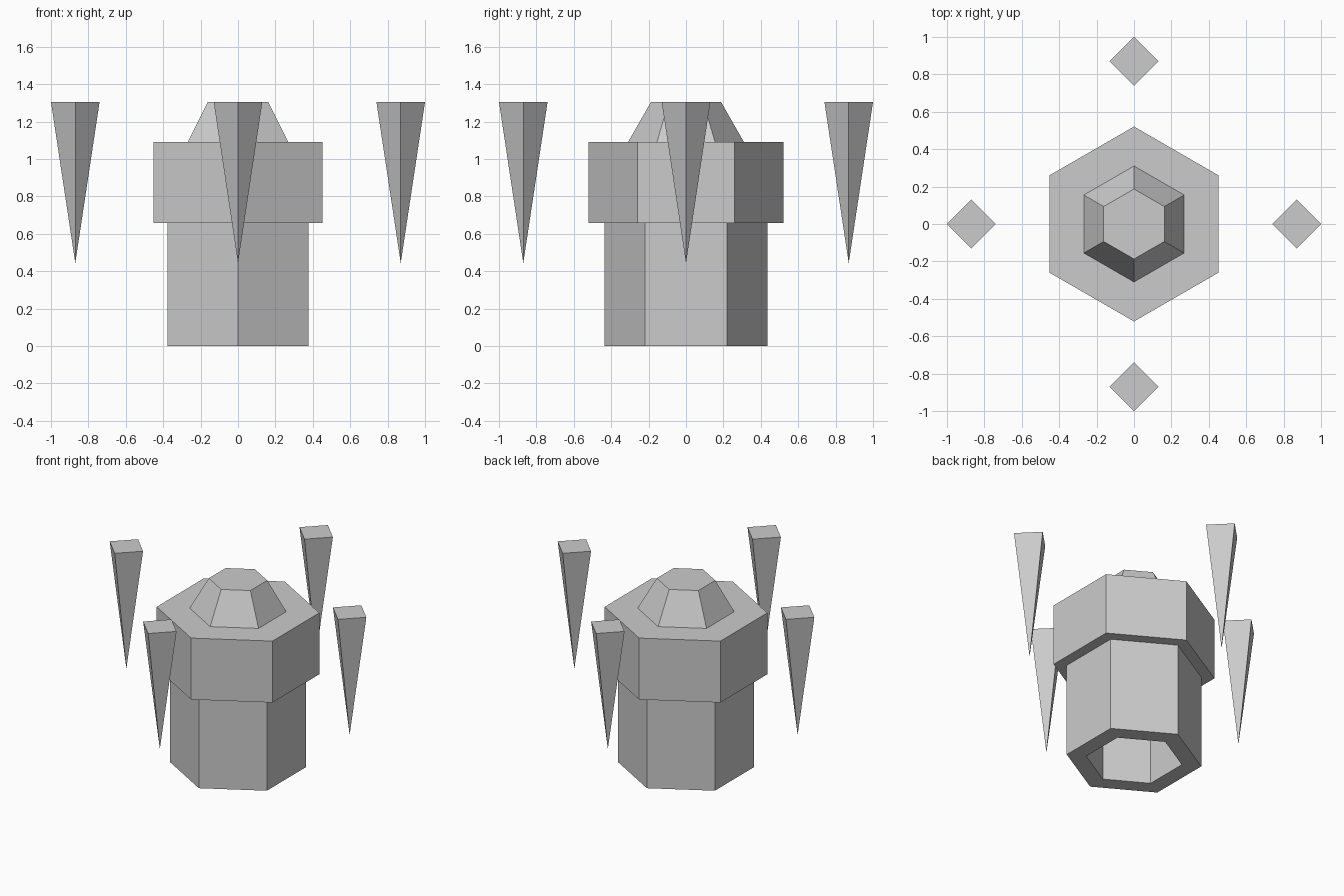
import bpy, bmesh
from math import cos, sin, pi

if "Cube" in bpy.data.objects:
    bpy.data.objects.remove(bpy.data.objects["Cube"])


def lathe(name, profile, sides, closed=False, cap_top=False, center=(0, 0)):
    """Sweep (radius, z) points around a vertical axis; first corner points to +y."""
    bm = bmesh.new()
    rings = []
    for r, z in profile:
        if r == 0:
            rings.append([bm.verts.new((center[0], center[1], z))] * sides)
        else:
            rings.append([bm.verts.new((center[0] + r * cos(pi / 2 + 2 * pi * i / sides),
                                        center[1] + r * sin(pi / 2 + 2 * pi * i / sides), z))
                          for i in range(sides)])
    pairs = list(zip(rings, rings[1:]))
    if closed:
        pairs.append((rings[-1], rings[0]))
    for a, b in pairs:
        for i in range(sides):
            j = (i + 1) % sides
            corners = list(dict.fromkeys((a[i], a[j], b[j], b[i])))
            bm.faces.new(corners)
    if cap_top:
        bm.faces.new(rings[-1])
    bmesh.ops.recalc_face_normals(bm, faces=bm.faces)
    mesh = bpy.data.meshes.new(name)
    bm.to_mesh(mesh)
    bm.free()
    obj = bpy.data.objects.new(name, mesh)
    bpy.context.collection.objects.link(obj)
    return obj


# Hollow hexagonal body with a wider upper collar
lathe("tower_body", [(0.31, 0), (0.436, 0), (0.436, 0.657), (0.521, 0.657),
                     (0.521, 1.09), (0.31, 1.09)], 6, closed=True)

# Tapered hexagonal cap closing the bore
lathe("tower_cap", [(0.31, 1.09), (0.187, 1.305)], 6, cap_top=True)

# Four floating spikes pointing down
for label, x, y in (("right", 1, 0), ("back", 0, 1), ("left", -1, 0), ("front", 0, -1)):
    lathe(label + "_spike", [(0, 0.443), (0.13, 1.305)], 4, cap_top=True,
          center=(0.87 * x, 0.87 * y))
